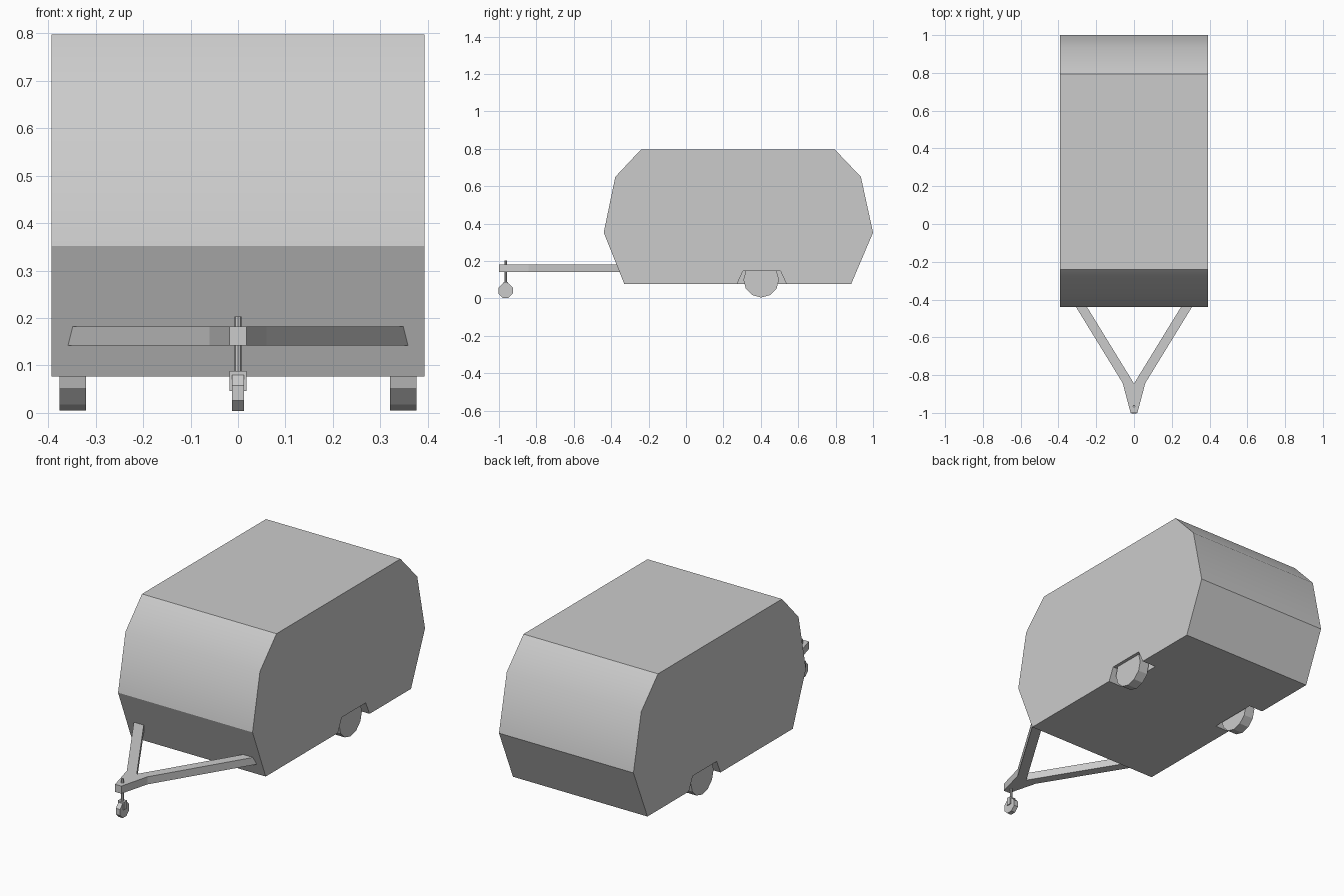
import bpy, bmesh, math
from mathutils import Vector

if "Cube" in bpy.data.objects:
    bpy.data.objects.remove(bpy.data.objects["Cube"])


def extrude(name, pts, axis, a, b):
    """Prism from a 2D outline: (y, z) along x, or (x, y) along z."""
    bm = bmesh.new()
    place = (lambda p, d: (d, p[0], p[1])) if axis == 'X' else (lambda p, d: (p[0], p[1], d))
    face = bm.faces.new([bm.verts.new(place(p, a)) for p in pts])
    res = bmesh.ops.extrude_face_region(bm, geom=[face])
    verts = [v for v in res['geom'] if isinstance(v, bmesh.types.BMVert)]
    bmesh.ops.translate(bm, verts=verts, vec=Vector(place((0, 0), b - a)))
    bmesh.ops.recalc_face_normals(bm, faces=bm.faces)
    me = bpy.data.meshes.new(name)
    bm.to_mesh(me)
    bm.free()
    ob = bpy.data.objects.new(name, me)
    bpy.context.collection.objects.link(ob)
    return ob


def ring(y, z, r, n, offset=0.0):
    return [(y + r * math.sin(2 * math.pi * (i + offset) / n),
             z + r * math.cos(2 * math.pi * (i + offset) / n)) for i in range(n)]


# Caravan body
body = extrude("body", [(-0.33, 0.077), (-0.44, 0.352), (-0.378, 0.65), (-0.24, 0.797),
                        (0.795, 0.797), (0.935, 0.65), (1.0, 0.352), (0.883, 0.077)],
               'X', -0.393, 0.393)

# Wheel arches cut into the body, and wheels
arch = [(0.25, 0.027), (0.305, 0.147), (0.505, 0.147), (0.56, 0.027)]
for side, s in (("left", -1), ("right", 1)):
    cutter = extrude("arch_cutter", arch, 'X', *sorted((s * 0.31, s * 0.45)))
    cutter.hide_render = True
    mod = body.modifiers.new("arch", 'BOOLEAN')
    mod.operation = 'DIFFERENCE'
    mod.solver = 'EXACT'
    mod.object = cutter
    bpy.context.view_layer.objects.active = body
    bpy.ops.object.modifier_apply(modifier=mod.name)
    bpy.data.objects.remove(cutter)
    extrude("wheel_" + side, ring(0.402, 0.1, 0.095, 12), 'X', *sorted((s * 0.32, s * 0.376)))

# Soft shading only across the upper shoulder creases
bm = bmesh.new()
bm.from_mesh(body.data)
for f in bm.faces:
    f.smooth = True
for e in bm.edges:
    e.smooth = all(abs(v.co.z - 0.65) < 0.01 for v in e.verts)
bm.to_mesh(body.data)
bm.free()

# A-frame drawbar
half = [(0.018, -1.0), (0.06, -0.842), (0.371, -0.335), (0.313, -0.335)]
extrude("drawbar", half + [(0, -0.845)] + [(-x, y) for x, y in reversed(half)],
        'Z', 0.142, 0.182)

# Jockey wheel: post, fork and wheel
JY = -0.964
extrude("jockey_post", ring(0, JY, 0.007, 8), 'Z', 0.082, 0.203)
fork = [(JY - 0.013, 0.046), (JY + 0.013, 0.046), (JY + 0.013, 0.088), (JY - 0.013, 0.088)]
for side, s in (("left", -1), ("right", 1)):
    extrude("jockey_fork_" + side, fork, 'X', *sorted((s * 0.0125, s * 0.018)))
extrude("jockey_fork_top", [(JY - 0.013, 0.079), (JY + 0.013, 0.079),
                            (JY + 0.013, 0.088), (JY - 0.013, 0.088)], 'X', -0.0125, 0.0125)
extrude("jockey_wheel", ring(JY, 0.042, 0.0415, 8, 0.5), 'X', -0.0122, 0.0122)
